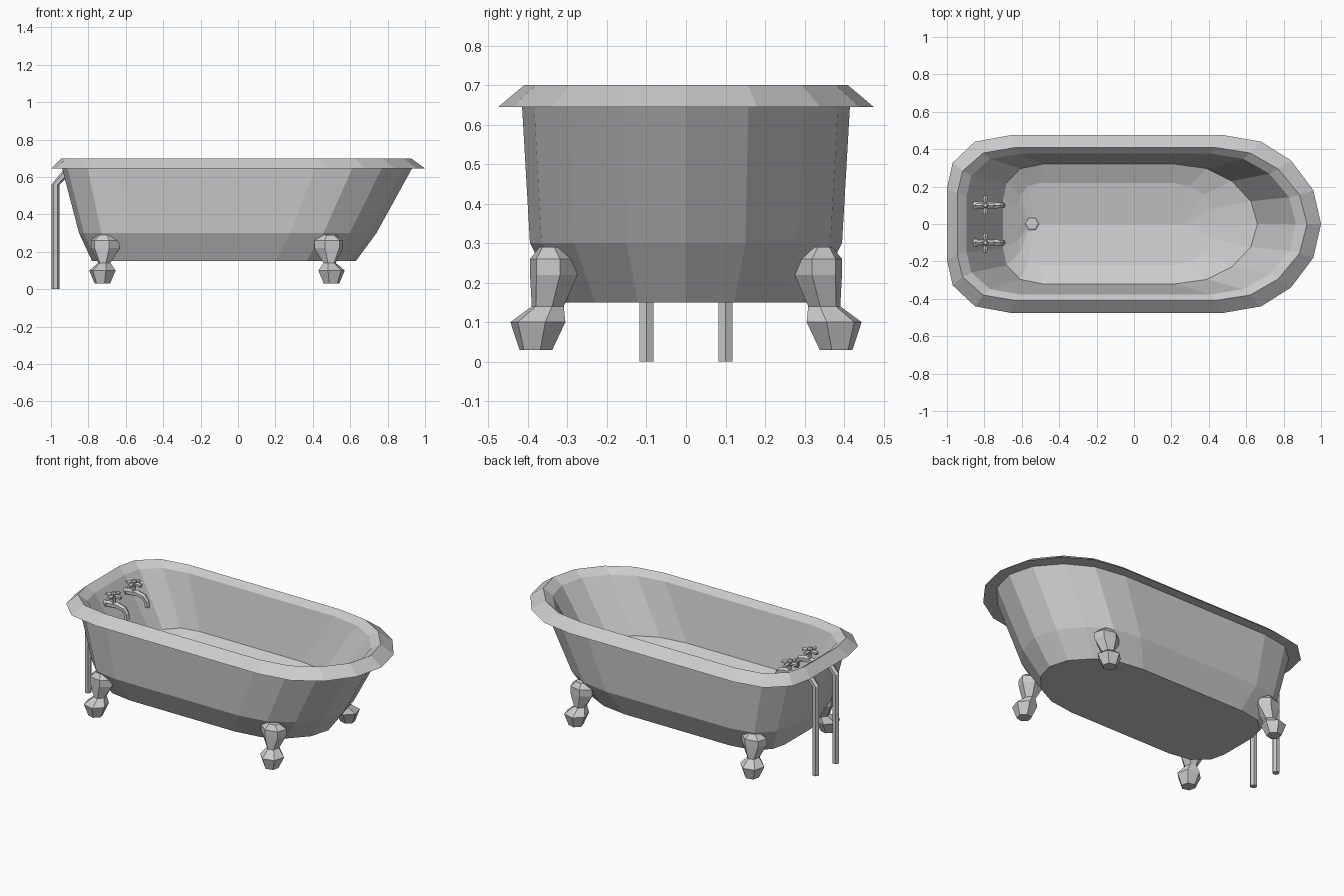
import bpy, bmesh, math
from mathutils import Vector

if "Cube" in bpy.data.objects:
    bpy.data.objects.remove(bpy.data.objects["Cube"])

mat = bpy.data.materials.new("grey_enamel")
mat.diffuse_color = (0.6, 0.6, 0.6, 1)
mat.use_nodes = True
mat.node_tree.nodes["Principled BSDF"].inputs["Base Color"].default_value = mat.diffuse_color


def loft(name, rings, cap_end=True):
    """Skin a list of closed rings that all have the same point count."""
    bm = bmesh.new()
    loops = [[bm.verts.new(p) for p in ring] for ring in rings]
    n = len(loops[0])
    for a, b in zip(loops, loops[1:]):
        for i in range(n):
            j = (i + 1) % n
            bm.faces.new((a[i], a[j], b[j], b[i]))
    bm.faces.new(loops[0][::-1])
    if cap_end:
        bm.faces.new(loops[-1])
    bmesh.ops.remove_doubles(bm, verts=bm.verts, dist=0.0005)
    bmesh.ops.recalc_face_normals(bm, faces=bm.faces)
    mesh = bpy.data.meshes.new(name)
    bm.to_mesh(mesh)
    bm.free()
    obj = bpy.data.objects.new(name, mesh)
    mesh.materials.append(mat)
    bpy.context.collection.objects.link(obj)
    return obj


def tube(name, path, radii, sides=6):
    """Sweep a polygon along a path of points."""
    pts = [Vector(p) for p in path]
    rings = []
    for i, p in enumerate(pts):
        t = (pts[min(i + 1, len(pts) - 1)] - pts[max(i - 1, 0)]).normalized()
        side = Vector((1, 0, 0)) if abs(t.y) > 0.9 else Vector((0, 1, 0))
        up = t.cross(side).normalized()
        rings.append([p + radii[i] * (math.cos(a) * up + math.sin(a) * side)
                      for a in (2 * math.pi * k / sides for k in range(sides))])
    return loft(name, rings)


# Tub outline: round foot end on the right, squarer tap end on the left
RIGHT = [(1, 0), (0.92, 0.38), (0.69, 0.716), (0.385, 0.926), (0, 1)]
LEFT = [(0, 1), (0.56, 0.926), (0.91, 0.69), (1, 0.4), (1, 0)]


def outline(z, xl, sl, sr, xr, w):
    half = [(sr + (xr - sr) * u, w * v) for u, v in RIGHT]
    half += [(sl + (xl - sl) * u, w * v) for u, v in LEFT]
    return [(x, y, z) for x, y in half] + [(x, -y, z) for x, y in half[-2:0:-1]]


# Tub shell: underside, outer wall, rim with bevelled lip, inner wall, shallow floor
# each row: z, left end, left and right ends of straight side, right end, half width
loft("tub", [outline(*r) for r in (
    (0.15, -0.78, -0.53, 0.20, 0.63, 0.32),
    (0.30, -0.85, -0.58, 0.28, 0.74, 0.395),
    (0.645, -0.94, -0.63, 0.41, 0.93, 0.415),
    (0.645, -1.00, -0.66, 0.48, 1.00, 0.475),
    (0.70, -0.945, -0.63, 0.43, 0.925, 0.41),
    (0.665, -0.895, -0.61, 0.41, 0.865, 0.376),
    (0.35, -0.70, -0.49, 0.22, 0.66, 0.32),
    (0.305, -0.62, -0.50, 0.20, 0.45, 0.22),
    (0.27, -0.56, -0.50, 0.20, 0.28, 0.0),
)], cap_end=False)

# Feet: z, outward shift in x, distance from centre line, radii
FOOT = [(0.03, 0.015, 0.38, 0.043, 0.043),
        (0.10, 0.015, 0.375, 0.073, 0.072),
        (0.14, 0.005, 0.35, 0.034, 0.042),
        (0.22, 0.0, 0.335, 0.08, 0.062),
        (0.26, 0.0, 0.335, 0.08, 0.062),
        (0.29, 0.0, 0.342, 0.04, 0.03)]
for x0, sx, end in ((-0.71, -1, "left"), (0.485, 1, "right")):
    for sy, side in ((-1, "front"), (1, "back")):
        # six sides, one corner pointing diagonally outwards
        angs = [math.pi / 4 + math.pi / 3 * k for k in range(6)]
        loft(f"foot_{side}_{end}",
             [[(x0 + sx * (dx + rx * math.cos(a)), sy * (cy + ry * math.sin(a)), z)
               for a in angs] for z, dx, cy, rx, ry in FOOT])

for y, side in ((-0.1, "front"), (0.1, "back")):
    # Supply pipe
    tube(f"pipe_{side}", [(-0.975, y, 0), (-0.975, y, 0.56), (-0.905, y, 0.64)],
         [0.021] * 3)
    # Wall flange and curved spout
    tube(f"flange_{side}", [(-0.90, y, 0.59), (-0.84, y, 0.59)], [0.025, 0.022])
    tube(f"spout_{side}", [(-0.89, y, 0.59), (-0.83, y, 0.595), (-0.77, y, 0.60),
                           (-0.725, y, 0.59), (-0.705, y, 0.565), (-0.702, y, 0.53)],
         [0.013, 0.02, 0.02, 0.018, 0.015, 0.016])
    # Tap stem and cross handle
    tube(f"stem_{side}", [(-0.795, y, 0.59), (-0.795, y, 0.64), (-0.795, y, 0.67),
                          (-0.795, y, 0.68)], [0.014, 0.012, 0.018, 0.010])
    for dx, dy, axis in ((1, 0, "long"), (0, 1, "cross")):
        steps = (-0.052, -0.035, 0, 0.035, 0.052)
        tube(f"handle_{axis}_{side}",
             [(-0.795 + dx * s, y + dy * s, 0.655) for s in steps],
             [0.01, 0.014, 0.009, 0.014, 0.01])

# Drain
tube("drain", [(-0.545, 0, 0.25), (-0.545, 0, 0.285), (-0.545, 0, 0.29)],
     [0.037, 0.037, 0.028])
